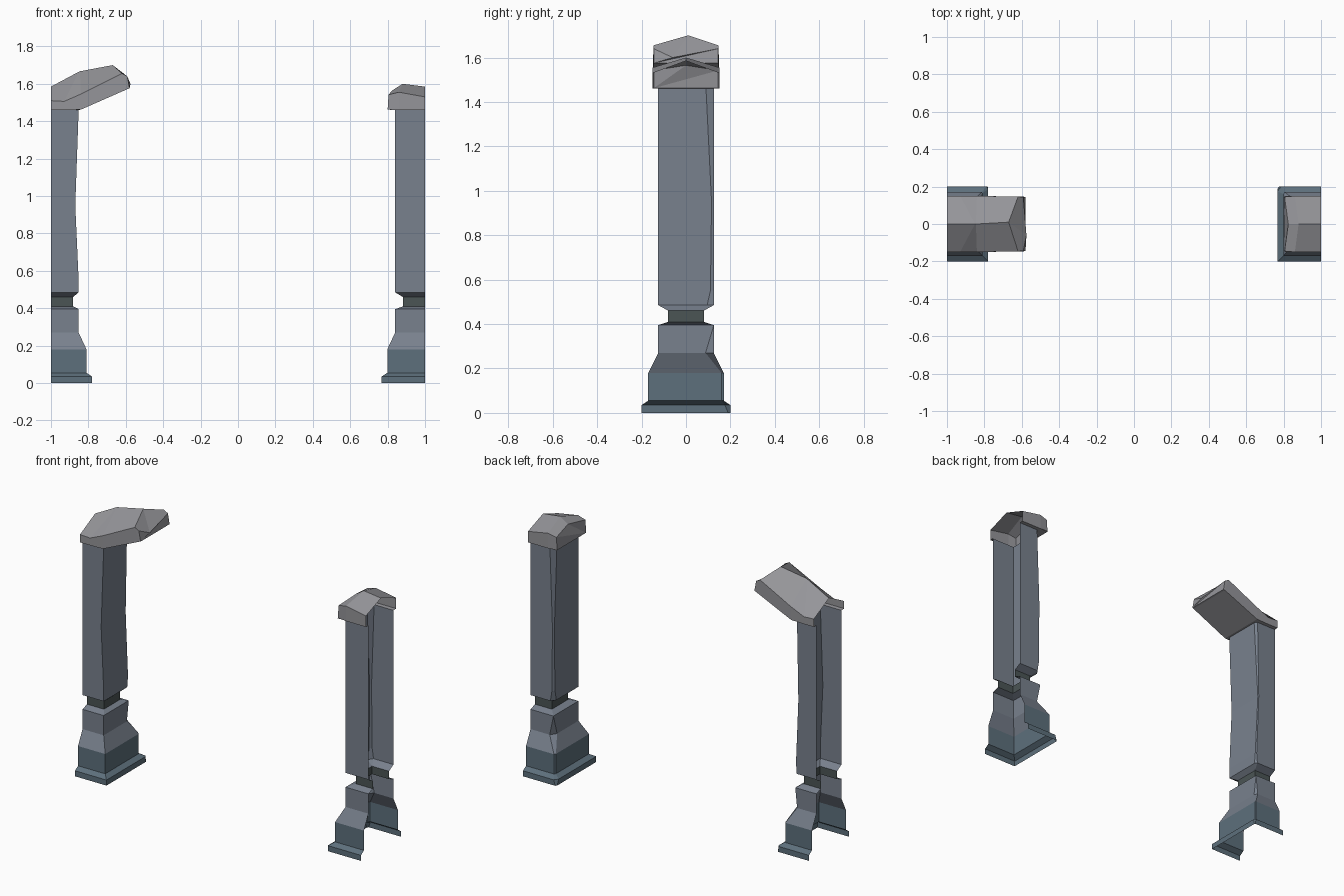
import bpy, bmesh

if "Cube" in bpy.data.objects:
    bpy.data.objects.remove(bpy.data.objects["Cube"])


def material(name, rgb):
    m = bpy.data.materials.new(name)
    m.diffuse_color = (*rgb, 1)
    m.use_nodes = True
    m.node_tree.nodes["Principled BSDF"].inputs["Base Color"].default_value = m.diffuse_color
    return m


SLATE = material("slate", (0.19, 0.22, 0.27))
DARK = material("dark_slate", (0.11, 0.16, 0.20))
MOSS = material("dark_neck", (0.07, 0.09, 0.09))
STONE = material("cap_stone", (0.30, 0.30, 0.32))


def strips(name, side, rows, mat, flip=False, ring=False, end=False, under_from=0):
    """Skin rows of points (depth from outer plane, y, z); side -1 left, +1 right."""
    bm = bmesh.new()
    grid = [[bm.verts.new((side * (1 - d), y, z)) for d, y, z in row] for row in rows]
    rev = flip != (side > 0)

    def face(vs):
        bm.faces.new(vs[::-1] if rev else vs)

    for k, (a, b) in enumerate(zip(grid, grid[1:])):
        for i in range(len(a) - 1):
            face([a[i], a[i + 1], b[i + 1], b[i]])
        if ring and k >= under_from:
            face([a[-1], a[0], b[0], b[-1]])
    if end:
        # fan closes the weathered end of the cap
        g = grid[-1]
        for i in range(1, len(g) - 1):
            face([g[0], g[i], g[i + 1]])
    bmesh.ops.remove_doubles(bm, verts=bm.verts, dist=0.0005)
    me = bpy.data.meshes.new(name)
    bm.to_mesh(me)
    bm.free()
    me.materials.append(mat)
    ob = bpy.data.objects.new(name, me)
    bpy.context.collection.objects.link(ob)


def rings(side, profile):
    """Open three-sided rings with a worn back inner corner of size c."""
    return [[(0, -w, z), (d, -w, z), (d, w - c, z), (d - c * 0.7, w, z), (0, w, z)]
            for z, d, w, c in profile]


def cap_rows(stations):
    """Five-point gabled sections: (bottom d,z) (rim d,z) (ridge d,z) half-width, ridge y."""
    return [[(bd, -w, bz), (rd, -w, rz), (td, ty, tz), (rd, w, rz), (bd, w, bz)]
            for (bd, bz), (rd, rz), (td, tz), w, ty in stations]


# Pillars: hollow, open on the outer side and underneath
for side, label in ((-1, "left"), (1, "right")):
    e = 0.012 if side > 0 else 0.0
    k = 1.0 if side > 0 else 0.5          # amount of corner wear
    lip = 0.20 if side > 0 else 0.16
    strips(label + "_plinth", side, rings(side, [
        (0, 0.22 + e, 0.20, 0.01 * k), (0.035, 0.22 + e, 0.20, 0.025 * k),
        (0.055, 0.19 + e, 0.17, 0.01 * k), (0.18, 0.19 + e, 0.17, 0.01 * k)]), DARK)
    strips(label + "_pedestal", side, rings(side, [
        (0.18, 0.19 + e, 0.17, 0.01 * k), (0.27, 0.148 + e, 0.125, 0.037 * k),
        (0.38, 0.148 + e, 0.125, 0.004 * k), (0.395, 0.148 + e, 0.125, 0),
        (0.41, 0.118, 0.08, 0)]), SLATE)
    strips(label + "_neck", side, rings(side, [
        (0.41, 0.118, 0.08, 0), (0.46, 0.118, 0.08, 0)]), MOSS)
    mid = 0.13 if side < 0 else 0.148 + e
    strips(label + "_shaft", side, rings(side, [
        (0.46, 0.118, 0.08, 0), (0.485, 0.148 + e, 0.125, 0.03 * k),
        (0.55, 0.148 + e, 0.125, 0.015 * k), (0.95, mid, 0.125, 0.01 * k),
        (1.46, 0.148 + e, 0.125, 0.035 * k)]), SLATE)
    # underside lip of the cap
    strips(label + "_cap_lip", side, rings(side, [
        (1.46, 0.148 + e, 0.125, 0.035 * k), (1.462, lip, 0.15, 0)]), STONE)

# Left cap: long broken arm leaning inwards
strips("left_cap", -1, cap_rows([
    ((0, 1.46), (0, 1.51), (0, 1.585), 0.15, 0),
    ((0.08, 1.46), (0.07, 1.506), (0.15, 1.665), 0.15, 0),
    ((0.16, 1.462), (0.16, 1.545), (0.155, 1.667), 0.15, 0),
    ((0.41, 1.572), (0.38, 1.655), (0.33, 1.70), 0.146, 0.01),
    ((0.42, 1.575), (0.408, 1.64), (0.425, 1.60), 0.145, -0.06)]),
    STONE, flip=True, ring=True, end=True, under_from=2)

# Right cap: short broken stub
strips("right_cap", 1, cap_rows([
    ((0, 1.46), (0, 1.53), (0, 1.585), 0.15, 0),
    ((0.14, 1.46), (0.14, 1.555), (0.12, 1.60), 0.15, 0),
    ((0.20, 1.462), (0.195, 1.542), (0.175, 1.565), 0.145, 0)]),
    STONE, flip=True, end=True, under_from=9)
